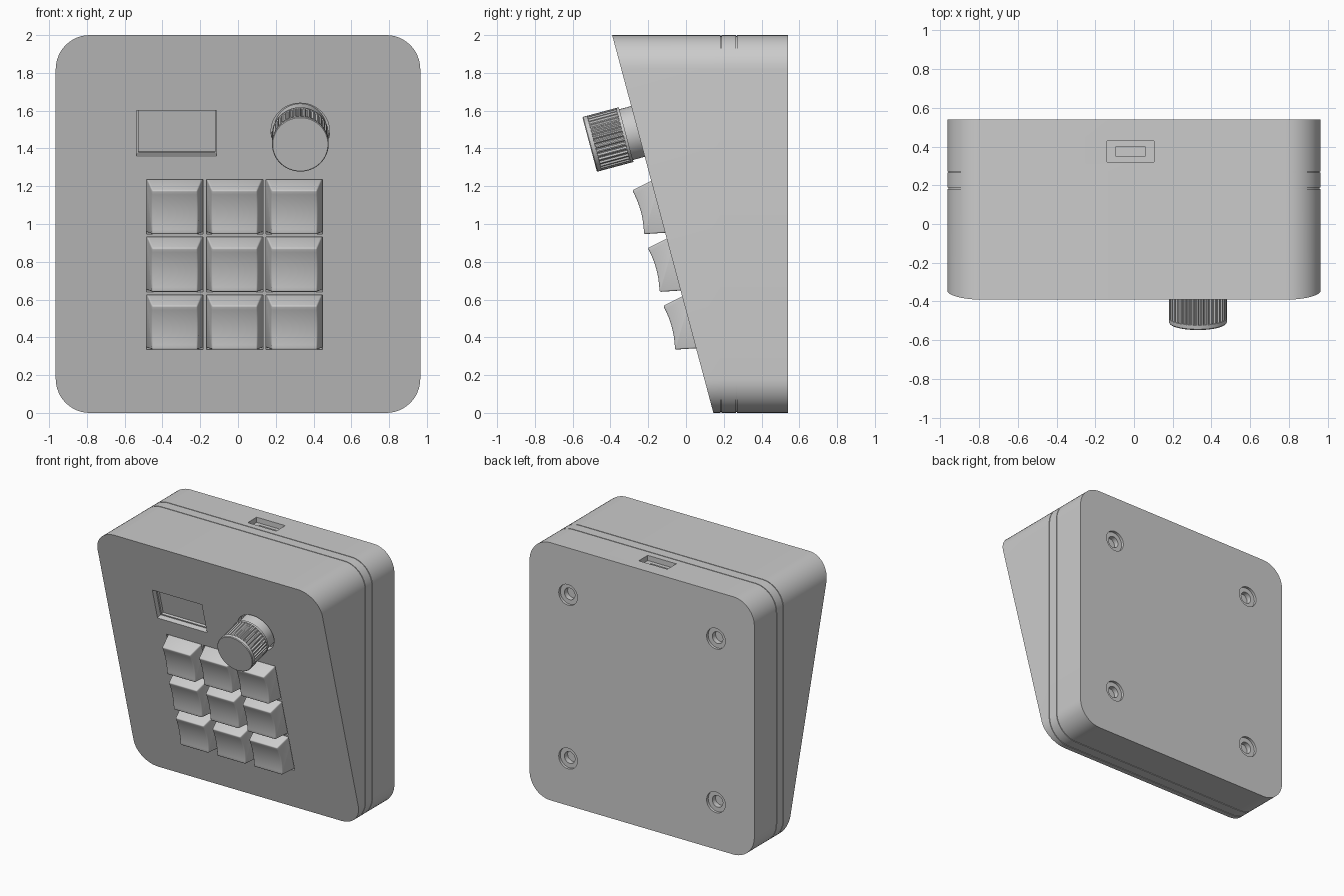
import bpy, bmesh, math
from mathutils import Matrix, Vector

if "Cube" in bpy.data.objects:
    bpy.data.objects.remove(bpy.data.objects["Cube"])

grey = bpy.data.materials.new("light_grey")
grey.use_nodes = True
grey.diffuse_color = (0.6, 0.6, 0.6, 1)
grey.node_tree.nodes["Principled BSDF"].inputs["Base Color"].default_value = (0.6, 0.6, 0.6, 1)

TILT = math.radians(15)
SLOPE = math.tan(TILT)
FRONT_Y = 0.145          # front panel depth at z = 0
S, C = math.sin(TILT), math.cos(TILT)


def panel(x, z):
    """Frame on the sloping panel: x across, y up the slope, z outward."""
    return Matrix(((1, 0, 0, x), (0, -S, -C, FRONT_Y - SLOPE * z),
                   (0, C, -S, z), (0, 0, 0, 1)))


def finish(bm, name, matrix=None):
    if matrix:
        bm.transform(matrix)
    bmesh.ops.recalc_face_normals(bm, faces=bm.faces[:])
    mesh = bpy.data.meshes.new(name)
    bm.to_mesh(mesh)
    bm.free()
    mesh.materials.append(grey)
    obj = bpy.data.objects.new(name, mesh)
    bpy.context.collection.objects.link(obj)
    return obj


def activate(obj):
    bpy.ops.object.select_all(action="DESELECT")
    obj.select_set(True)
    bpy.context.view_layer.objects.active = obj


def smooth(obj):
    activate(obj)
    bpy.ops.object.shade_smooth_by_angle(angle=math.radians(30))


def loft(rings):
    bm = bmesh.new()
    loops = [[bm.verts.new(p) for p in ring] for ring in rings]
    for a, b in zip(loops, loops[1:]):
        for i in range(len(a)):
            j = (i + 1) % len(a)
            bm.faces.new((a[i], a[j], b[j], b[i]))
    bm.faces.new(loops[0])
    bm.faces.new(loops[-1])
    return bm


def add_box(bm, matrix, size):
    bmesh.ops.create_cube(bm, size=1, matrix=matrix @ Matrix.Diagonal((*size, 1)))


def add_cylinder(bm, matrix, radius, depth):
    bmesh.ops.create_cone(bm, cap_ends=True, segments=48, radius1=radius,
                          radius2=radius, depth=depth, matrix=matrix)


# Case: rounded outline lofted from the sloping panel to the flat back
def outline(inset, y=None):
    points, radius = [], 0.18
    for k, (sx, sz) in enumerate(((1, 1), (-1, 1), (-1, -1), (1, -1))):
        for i in range(13):
            a = math.radians(90 * (k + i / 12))
            x = sx * (0.965 - radius) + (radius - inset) * math.cos(a)
            z = 1 + sz * (1 - radius) + (radius - inset) * math.sin(a)
            points.append((x, FRONT_Y - SLOPE * z if y is None else y, z))
    return points


rings = [outline(0)]
for seam in (0.185, 0.268):
    rings += [outline(inset, seam + side)
              for inset, side in ((0, -0.003), (0.006, -0.003), (0.006, 0.003), (0, 0.003))]
rings.append(outline(0, 0.54))
case = finish(loft(rings), "case")

# Recesses: wide pockets first, then the deeper inner openings
KEY_X, KEY_Z, PITCH = -0.018, 0.785, 0.3165
key_spots = [(KEY_X + i * PITCH, KEY_Z + j * PITCH * C)
             for j in (-1, 0, 1) for i in (-1, 0, 1)]
screen = panel(-0.325, 1.48)
knob_frame = panel(0.33, 1.49)
port = Matrix.Translation((KEY_X, 0.375, 2))
screws = [Matrix.Translation((x, 0.54, z)) @ Matrix.Rotation(math.pi / 2, 4, "X")
          for x in (-0.635, 0.635) for z in (0.365, 1.635)]

wide, deep = bmesh.new(), bmesh.new()
for x, z in key_spots:
    add_box(wide, panel(x, z), (0.3, 0.3, 0.12))
add_box(wide, screen, (0.425, 0.25, 0.08))
add_box(deep, screen, (0.405, 0.23, 0.12))
add_cylinder(wide, knob_frame, 0.155, 0.1)
add_box(wide, port, (0.245, 0.11, 0.08))
add_box(deep, port, (0.15, 0.05, 0.2))
for m in screws:
    add_cylinder(wide, m, 0.08, 0.04)
    add_cylinder(deep, m, 0.045, 0.12)

for bm in (wide, deep):
    cutter = finish(bm, "recess_cutter")
    cutter.hide_render = True
    mod = case.modifiers.new("recesses", "BOOLEAN")
    mod.object, mod.operation, mod.solver = cutter, "DIFFERENCE", "EXACT"
    activate(case)
    bpy.ops.object.modifier_apply(modifier=mod.name)
    bpy.data.objects.remove(cutter)
smooth(case)


# Keys: tapered caps with a scooped top
def key_cap(name, matrix):
    bm = bmesh.new()
    height, dip, base, steps = 0.11, 0.015, -0.06, 10

    def half(n):
        return 0.142 - 0.022 * n / height

    sides = []
    for sx in (-1, 1):
        profile = [(-half(base), base)]
        for i in range(steps + 1):
            t = 2 * i / steps - 1
            profile.append((t * half(height), height - dip * (1 - t * t)))
        profile.append((half(base), base))
        sides.append([(sx * half(n), v, n) for v, n in profile])
    bm.free()
    key = finish(loft(sides), name, matrix)
    activate(key)
    bevel = key.modifiers.new("soft_edges", "BEVEL")
    bevel.width, bevel.segments, bevel.angle_limit = 0.008, 3, math.radians(40)
    bpy.ops.object.modifier_apply(modifier=bevel.name)
    smooth(key)


for number, (x, z) in enumerate(key_spots, 1):
    key_cap(f"key_{number}", panel(x, z))

# Dial: plain collar and a fluted grip
collar = bmesh.new()
add_cylinder(collar, Matrix.Translation((0, 0, 0.01)), 0.139, 0.12)
smooth(finish(collar, "dial_collar", knob_frame))

FLUTES = 36


def dial_ring(n, radius, groove=0):
    count = FLUTES * 4
    return [Vector((math.cos(a) * r, math.sin(a) * r, n))
            for i in range(count)
            for a, r in [(math.tau * i / count, radius - groove * (i % 4 > 1))]]


grip = loft([dial_ring(0.065, 0.15), dial_ring(0.08, 0.15),
             dial_ring(0.081, 0.15, 0.008), dial_ring(0.238, 0.15, 0.008),
             dial_ring(0.239, 0.15), dial_ring(0.26, 0.15), dial_ring(0.265, 0.146)])
smooth(finish(grip, "dial_grip", knob_frame))
